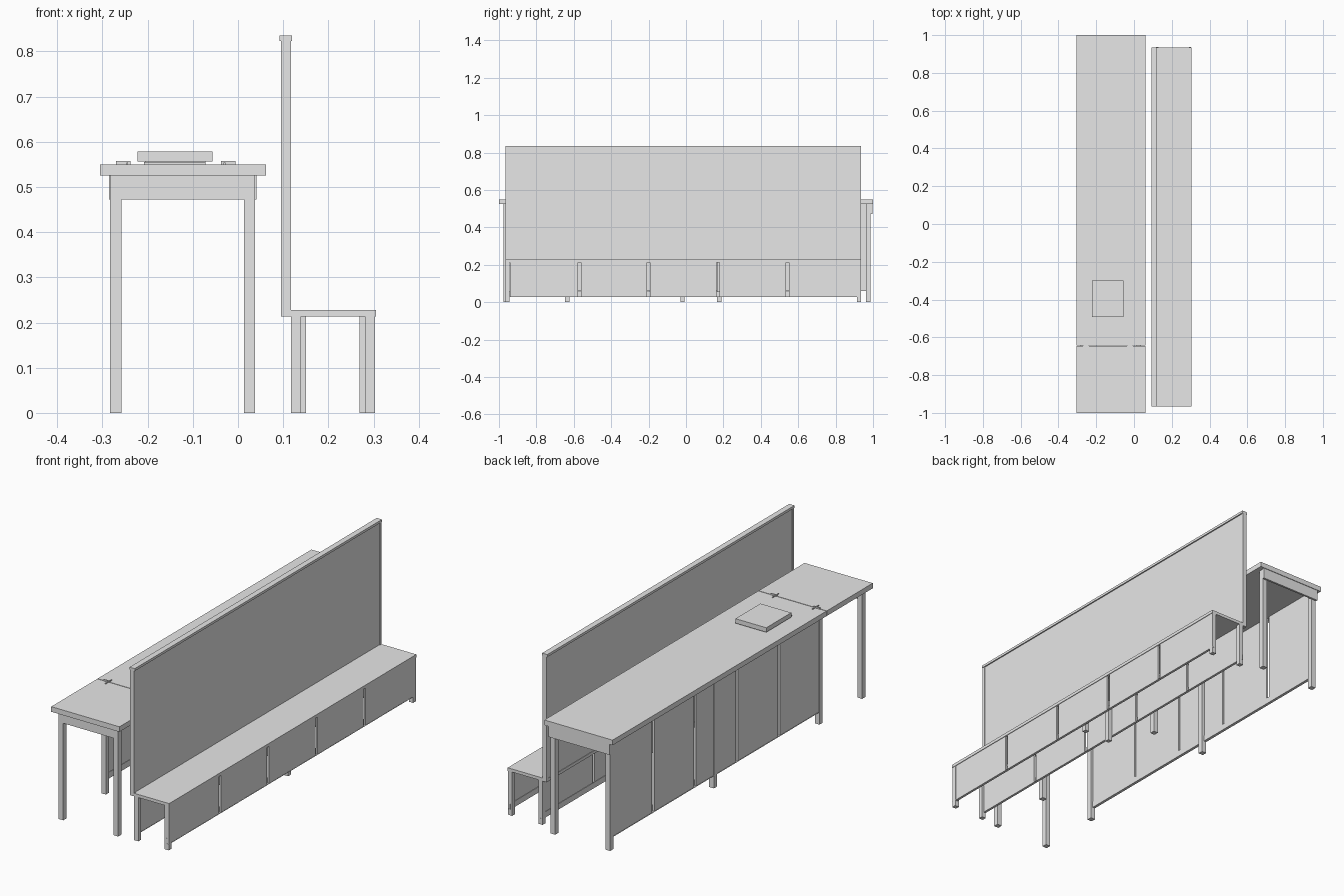
import bpy, bmesh

if "Cube" in bpy.data.objects:
    bpy.data.objects.remove(bpy.data.objects["Cube"])

grey = bpy.data.materials.new("plain_grey")
grey.diffuse_color = (0.8, 0.8, 0.8, 1)
grey.use_nodes = True
grey.node_tree.nodes["Principled BSDF"].inputs["Base Color"].default_value = grey.diffuse_color


def boxes(name, items):
    """One object made of boxes given as (x0, x1, y0, y1, z0, z1)."""
    bm = bmesh.new()
    for x0, x1, y0, y1, z0, z1 in items:
        vs = bmesh.ops.create_cube(bm, size=1)["verts"]
        for v in vs:
            v.co.x = x1 if v.co.x > 0 else x0
            v.co.y = y1 if v.co.y > 0 else y0
            v.co.z = z1 if v.co.z > 0 else z0
    mesh = bpy.data.meshes.new(name)
    bm.to_mesh(mesh)
    bm.free()
    mesh.materials.append(grey)
    ob = bpy.data.objects.new(name, mesh)
    bpy.context.collection.objects.link(ob)
    return ob


def panel_row(name, x0, x1, y0, y1, z0, z1, count, gap):
    """Equal panels along y with open slots between them."""
    w = (y1 - y0) / count
    boxes(name, [(x0, x1,
                  y0 + i * w + (gap / 2 if i else 0),
                  y0 + (i + 1) * w - (gap / 2 if i < count - 1 else 0),
                  z0, z1) for i in range(count)])


def angle_rail(name, x0, x1, y0, y1, z0, height, t=0.002, wall_right=False):
    """L-shaped support rail: a flat lip and an upright flange."""
    wall = (x1 - t, x1) if wall_right else (x0, x0 + t)
    boxes(name, [(x0, x1, y0, y1, z0 - t, z0),
                 (wall[0], wall[1], y0, y1, z0, z0 + height)])


# Table top in two leaves with a fine seam
SEAM = -0.645
boxes("table_top_main", [(-0.305, 0.062, SEAM + 0.0015, 1.0, 0.525, 0.55)])
boxes("table_top_flap", [(-0.305, 0.062, -1.0, SEAM - 0.0015, 0.525, 0.55)])

# Table legs
rows = (-0.975, -0.647, 0.165, 0.962)
boxes("table_legs", [(x, x + 0.025, y, y + 0.025, 0, 0.525)
                     for x in (-0.283, 0.013) for y in rows])

# Table end aprons
boxes("table_front_apron", [(-0.258, 0.013, -0.975, -0.963, 0.472, 0.525)])
boxes("table_back_apron", [(-0.286, 0.041, 0.987, 0.997, 0.472, 0.525)])

# Table side panels on the left, standing on an angle rail
panel_row("table_panels", -0.281, -0.271, -0.635, 0.975, 0.062, 0.525, 5, 0.016)
angle_rail("table_panel_rail", -0.283, -0.269, -0.647, 0.987, 0.062, 0.028,
           wall_right=True)

# Bench seat
Y0, Y1 = -0.965, 0.935
boxes("bench_seat", [(0.095, 0.305, Y0, Y1, 0.213, 0.228)])

# Bench legs: ends flush, middle pair set behind the panels
legs = [(x, x + 0.022, y, y + 0.022, 0, 0.213)
        for x in (0.117, 0.281) for y in (Y0, Y1 - 0.022)]
legs += [(x, x + 0.022, -0.03, -0.008, 0, 0.213) for x in (0.129, 0.269)]
boxes("bench_legs", legs)

# Bench side panels and rails
for side, x in (("inner", 0.117), ("outer", 0.291)):
    panel_row(f"bench_{side}_panels", x + 0.002, x + 0.011, Y0 + 0.024,
              Y1 - 0.022, 0.03, 0.213, 5, 0.016)
    angle_rail(f"bench_{side}_rail", x, x + 0.012, Y0 - 0.001, Y1 + 0.001,
               0.03, 0.026)

# Tall backrest with edge trims and a cap
boxes("backrest_board", [(0.097, 0.114, Y0 + 0.004, Y1 - 0.004, 0.22, 0.825)])
boxes("backrest_trims", [(0.095, 0.117, y, y + 0.012, 0.218, 0.825)
                         for y in (Y0, Y1 - 0.012)])
boxes("backrest_cap", [(0.092, 0.12, Y0, Y1, 0.823, 0.835)])

# Flat box on the table with a recessed foot and a thin front bar
boxes("desk_box", [(-0.222, -0.056, -0.492, -0.3, 0.556, 0.578)])
boxes("desk_box_foot", [(-0.206, -0.072, -0.482, -0.31, 0.55, 0.556)])
boxes("desk_bar", [(-0.208, -0.072, -0.516, -0.509, 0.55, 0.555)])

# Hinges on the seam
hinges = []
for x0, x1, xs in ((-0.27, -0.238, -0.245), (-0.038, -0.006, -0.03)):
    hinges.append((x0, x1, SEAM - 0.003, SEAM + 0.003, 0.55, 0.557))
    hinges.append((xs - 0.002, xs + 0.002, SEAM - 0.024, SEAM + 0.024, 0.55, 0.554))
boxes("hinges", hinges)
